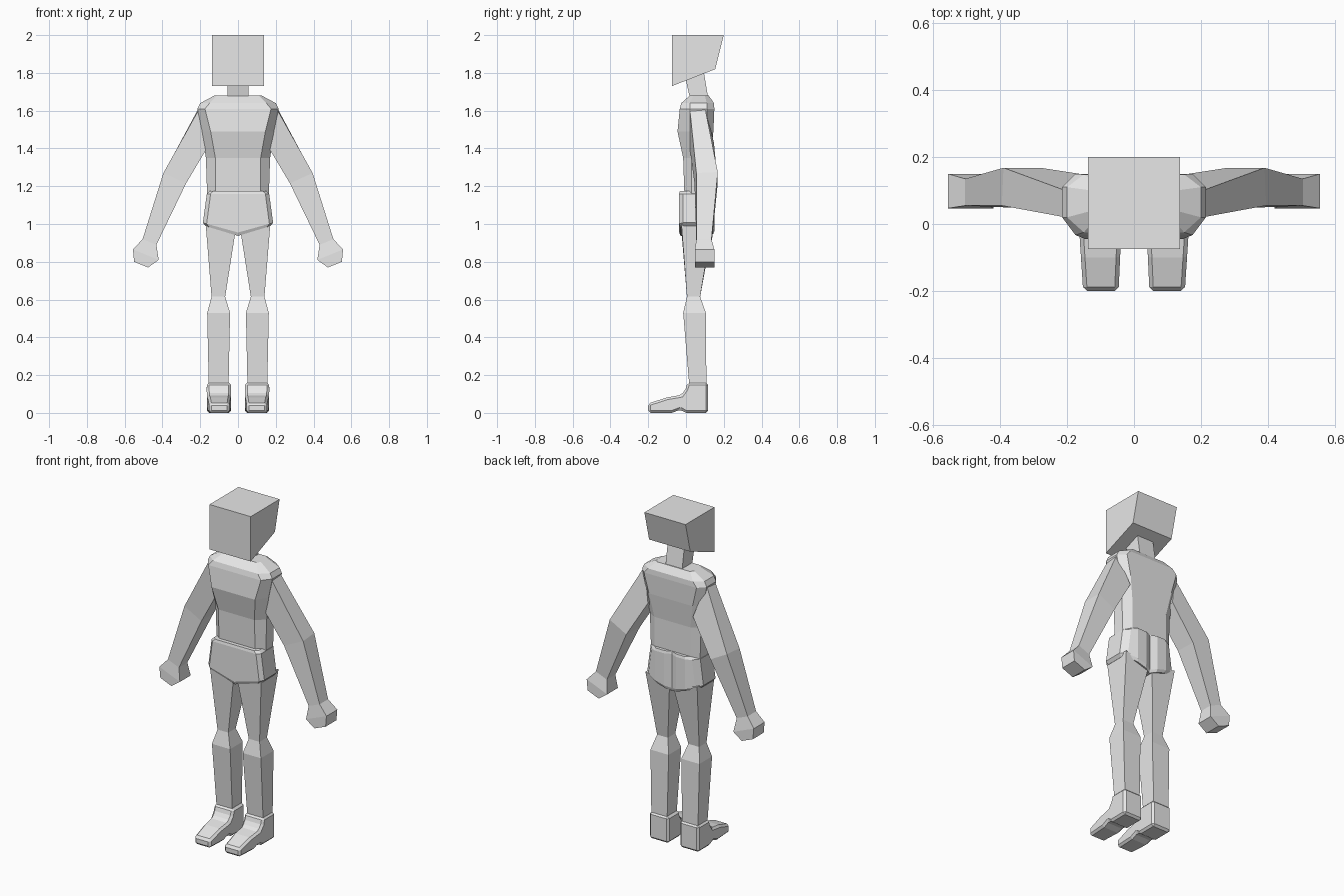
import bpy, bmesh

grey = bpy.data.materials.new("light grey")
grey.diffuse_color = (0.8, 0.8, 0.8, 1)


def make(name, bm, bevel=0):
    bmesh.ops.recalc_face_normals(bm, faces=bm.faces[:])
    me = bpy.data.meshes.new(name)
    bm.to_mesh(me)
    bm.free()
    me.materials.append(grey)
    ob = bpy.data.objects.new(name, me)
    bpy.context.collection.objects.link(ob)
    if bevel:
        mod = ob.modifiers.new("bevel", 'BEVEL')
        mod.width = bevel
        mod.segments = 1
        mod.limit_method = 'ANGLE'
    return ob


def loft(name, rings, side=1, bevel=0):
    """Skin a list of closed rings and cap both ends."""
    bm = bmesh.new()
    vs = [[bm.verts.new((x * side, y, z)) for x, y, z in r] for r in rings]
    n = len(vs[0])
    for a, b in zip(vs, vs[1:]):
        for i in range(n):
            j = (i + 1) % n
            bm.faces.new((a[i], a[j], b[j], b[i]))
    bm.faces.new(vs[0])
    bm.faces.new(vs[-1])
    return make(name, bm, bevel)


def box_ring(x0, x1, y0, y1, z0, z1=None):
    """Four-cornered ring, z0 on the inner edge and z1 on the outer edge."""
    z1 = z0 if z1 is None else z1
    return [(x0, y0, z0), (x1, y0, z1), (x1, y1, z1), (x0, y1, z0)]


def mirrored(half):
    """Close a right-hand half ring, running front to back, onto the left."""
    return half + [(-x, y, z) for x, y, z in reversed(half) if x > 0]


# Head: block with a sloping back and underside
loft("head", [
    [(s, -0.075, 1.73), (s, 0.155, 1.82), (s, 0.20, 2.0), (s, -0.075, 2.0)]
    for s in (-0.137, 0.137)])

# Neck
loft("neck", [box_ring(-0.055, 0.055, 0.025, 0.12, 1.65),
              box_ring(-0.055, 0.055, -0.01, 0.095, 1.80)])

# Torso: height, front half width, full half width, front, side front, side back, back
torso = [
    (1.14, 0.12, 0.163, -0.008, 0.03, 0.10, 0.13),
    (1.35, 0.12, 0.170, -0.015, 0.03, 0.10, 0.13),
    (1.49, 0.145, 0.190, -0.045, 0.02, 0.11, 0.145),
    (1.61, 0.175, 0.215, -0.033, 0.02, 0.11, 0.15),
    (1.64, 0.150, 0.200, -0.025, 0.02, 0.11, 0.148),
    (1.68, 0.110, 0.125, 0.02, 0.04, 0.10, 0.12)]
loft("torso", [mirrored([(a, yf, z), (b, s0, z), (b, s1, z), (a, yb, z)])
               for z, a, b, yf, s0, s1, yb in torso])


# Pelvis: briefs with a V-shaped lower edge and a groove down the back
def pelvis_ring(w, top, grow=0.0, drop=0.0):
    half = [(0, -0.036), (w - 0.02, -0.036), (w, -0.015), (w, 0.10),
            (w - 0.03, 0.135), (0.10, 0.152), (0.04, 0.152), (0, 0.135)]
    ring = []
    for x, y in half:
        z = top if top else 0.955 + 0.05 * x / 0.18 - drop
        ring.append((x * (1 - grow), 0.055 + (y - 0.055) * (1 - grow), z))
    return mirrored(ring)


loft("pelvis", [pelvis_ring(0.155, 1.175, 0.04), pelvis_ring(0.165, 1.16),
                pelvis_ring(0.186, 0), pelvis_ring(0.186, 0, 0.08, 0.018)])

for side, label in ((1, "right"), (-1, "left")):
    # Arm: shoulder, elbow, wrist (inner front, outer front, outer back, inner back)
    loft(label + "_arm", [
        [(0.165, 0.02, 1.40), (0.205, 0.02, 1.61), (0.205, 0.10, 1.62), (0.15, 0.148, 1.43)],
        [(0.275, 0.045, 1.215), (0.395, 0.055, 1.27), (0.39, 0.168, 1.275), (0.28, 0.168, 1.215)],
        box_ring(0.432, 0.505, 0.055, 0.135, 0.89, 0.92)], side)
    # Hand
    loft(label + "_hand", [
        box_ring(0.432, 0.505, 0.055, 0.135, 0.89, 0.92),
        box_ring(0.42, 0.556, 0.047, 0.15, 0.81, 0.865),
        box_ring(0.476, 0.55, 0.047, 0.15, 0.77, 0.80)], side)
    # Leg: hip, knee, calf, ankle
    loft(label + "_leg", [
        box_ring(0.012, 0.172, -0.025, 0.14, 0.97, 1.01),
        box_ring(0.068, 0.14, 0.005, 0.075, 0.615),
        box_ring(0.042, 0.163, -0.015, 0.105, 0.53),
        box_ring(0.050, 0.155, 0.017, 0.108, 0.15)], side)
    # Shoe: side profile carried across, tapering towards the toe
    profile = [(0.117, 0.005), (0.117, 0.165), (0.008, 0.165), (-0.003, 0.13),
               (-0.025, 0.10), (-0.10, 0.087), (-0.20, 0.055), (-0.20, 0.005),
               (-0.075, 0.005), (-0.03, 0.022), (0.0, 0.005)]
    rings = []
    for s in (-1, 1):
        ring = []
        for y, z in profile:
            t = max(0, -y) / 0.2
            ring.append((0.101 - 0.002 * t + s * (0.064 - 0.011 * t), y, z - 0.005))
        rings.append(ring)
    loft(label + "_shoe", rings, side, 0.012)
